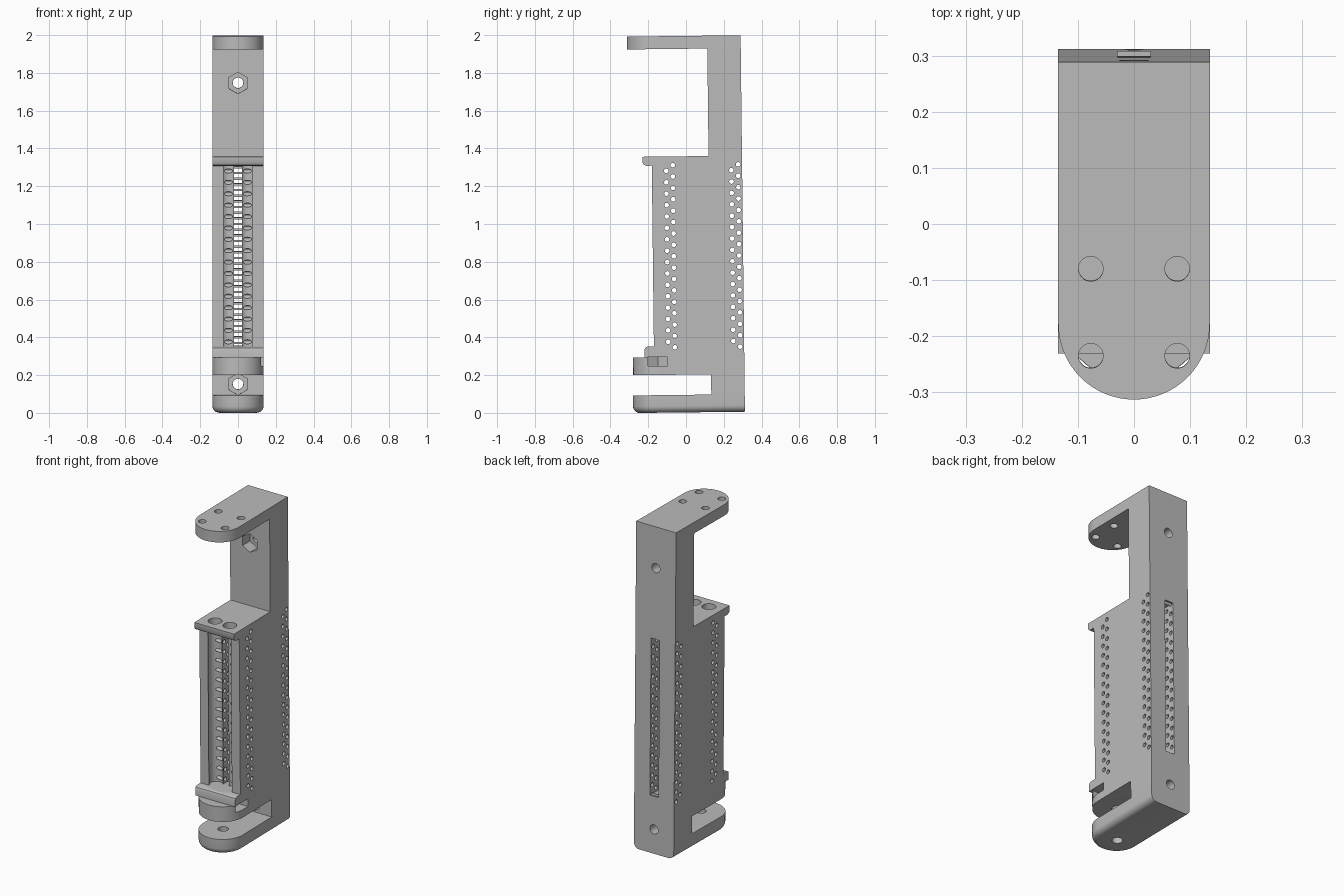
import bpy, bmesh, math
from mathutils import Matrix, Vector

old = bpy.data.objects.get("Cube")
if old:
    bpy.data.objects.remove(old, do_unlink=True)

grey = bpy.data.materials.new("mid grey plastic")
grey.use_nodes = True
grey.diffuse_color = (0.5, 0.5, 0.5, 1)
grey.node_tree.nodes["Principled BSDF"].inputs["Base Color"].default_value = (0.5, 0.5, 0.5, 1)

W = 0.135        # half width
BACK = 0.312     # back face
SPINE = 0.135    # front of the spine
TOP = 1.993
BORE_Y = -0.135
PIVOT_Y = -0.142
parts = []


def make(name, bm, part=True):
    bmesh.ops.recalc_face_normals(bm, faces=bm.faces)
    me = bpy.data.meshes.new(name)
    bm.to_mesh(me)
    bm.free()
    me.materials.append(grey)
    ob = bpy.data.objects.new(name, me)
    bpy.context.scene.collection.objects.link(ob)
    if part:
        parts.append(ob)
    else:
        ob.hide_render = True
    return ob


def prism(bm, pts, move):
    """Extrude a polygon of 3D points along a vector."""
    face = bm.faces.new([bm.verts.new(p) for p in pts])
    res = bmesh.ops.extrude_face_region(bm, geom=[face])
    bmesh.ops.translate(bm, vec=move, verts=[v for v in res["geom"] if isinstance(v, bmesh.types.BMVert)])


def side_profile(name, pts, x0=-W, x1=W, part=True):
    bm = bmesh.new()
    prism(bm, [(x0, y, z) for y, z in pts], (x1 - x0, 0, 0))
    return make(name, bm, part)


def box(bm, x0, x1, y0, y1, z0, z1):
    prism(bm, [(x0, y0, z0), (x1, y0, z0), (x1, y1, z0), (x0, y1, z0)], (0, 0, z1 - z0))


def rod(bm, centre, axis, r, length, sides=32, spin=0):
    rot = Vector((0, 0, 1)).rotation_difference(Vector(axis)).to_matrix().to_4x4()
    bmesh.ops.create_cone(bm, cap_ends=True, segments=sides, radius1=r, radius2=r, depth=length,
                          matrix=Matrix.Translation(centre) @ rot @ Matrix.Rotation(spin, 4, 'Z'))


def tongue(name, front, back, z0, z1):
    """Plate with a half-round front end."""
    bm = bmesh.new()
    arc = [math.pi + math.pi * i / 32 for i in range(33)]
    pts = [(W * math.cos(a), front + W + W * math.sin(a), z0) for a in arc]
    prism(bm, pts + [(W, back, z0), (-W, back, z0)], (0, 0, z1 - z0))
    return bm


def cut(ob, build):
    """Subtract the shape drawn by build(bm) from ob."""
    bm = bmesh.new()
    build(bm)
    cutter = make("cutter", bm, False)
    mod = ob.modifiers.new("cut", 'BOOLEAN')
    mod.operation, mod.solver, mod.object = 'DIFFERENCE', 'EXACT', cutter
    bpy.context.view_layer.update()
    me = bpy.data.meshes.new_from_object(ob.evaluated_get(bpy.context.evaluated_depsgraph_get()))
    ob.modifiers.clear()
    ob.data = me
    bpy.data.objects.remove(cutter, do_unlink=True)


# Spine and body in one side profile, with cap lip and lower lip
frame = side_profile("spine_and_body", [
    (BACK, 0.093), (BACK, 1.925), (SPINE, 1.925), (SPINE, 1.356), (-0.215, 1.356),
    (-0.215, 1.325), (-0.208, 1.313), (-0.195, 1.308), (-0.166, 1.308), (-0.166, 0.35),
    (-0.203, 0.35), (-0.213, 0.343), (-0.217, 0.332), (-0.217, 0.293), (-0.142, 0.293),
    (-0.142, 0.2), (SPINE, 0.2), (SPINE, 0.093)])

# Front channel, through slot and wider back slot
cut(frame, lambda bm: box(bm, -0.078, 0.078, -0.3, BORE_Y, 0.35, 1.308))
cut(frame, lambda bm: box(bm, -0.02, 0.02, -0.2, 0.4, 0.35, 1.308))
cut(frame, lambda bm: box(bm, -0.029, 0.029, 0.22, 0.4, 0.35, 1.308))

# Pair of vertical bores, open through the cap
for s in (-1, 1):
    cut(frame, lambda bm: rod(bm, (s * 0.05, BORE_Y, 0.95), (0, 0, 1), 0.039, 1.2))


# Staggered rows of cross holes
def cross_holes(bm):
    for inner, outer in ((-0.055, -0.09), (0.255, 0.291)):
        for y, z0, count in ((inner if inner < 0 else outer, 0.345, 17),
                             (outer if inner < 0 else inner, 0.375, 16)):
            for i in range(count):
                rod(bm, (0, y, z0 + 0.0603 * i), (1, 0, 0), 0.0125, 0.4, 12)


cut(frame, cross_holes)

# Bolt holes with hexagonal pockets in the spine
for z in (0.148, 1.742):
    cut(frame, lambda bm: rod(bm, (0, 0.2, z), (0, 1, 0), 0.028, 0.4))
    cut(frame, lambda bm: rod(bm, (0, SPINE, z), (0, 1, 0), 0.057, 0.14, 6, math.pi / 6 * 0))

# Top arm with four holes
top_arm = make("top_arm", tongue("top_arm", -0.29, BACK, 1.925, TOP))


def arm_holes(bm):
    for x in (-0.077, 0.077):
        for y in (-0.057, -0.212):
            rod(bm, (x, y, 1.96), (0, 0, 1), 0.022, 0.2)


cut(top_arm, arm_holes)

# Bottom arm with rounded lower rim and pivot hole
bm = tongue("bottom_arm", -0.28, BACK, 0, 0.093)
rim = [e for e in bm.edges if all(v.co.z < 0.001 for v in e.verts)
       and not all(v.co.y > BACK - 0.001 for v in e.verts)]
bmesh.ops.bevel(bm, geom=rim, offset=0.035, segments=6, profile=0.5, affect='EDGES')
bottom_arm = make("bottom_arm", bm)
cut(bottom_arm, lambda bm: rod(bm, (0, PIVOT_Y, 0.05), (0, 0, 1), 0.03, 0.3))

# Rounded pivot plate under the lower lip
pivot_plate = make("pivot_plate", tongue("pivot_plate", -0.277, PIVOT_Y, 0.2, 0.293))


# Side-loaded nut pocket and pivot hole
def nut_pocket(bm):
    r = 0.052
    tip = r / math.cos(math.pi / 6)
    c = PIVOT_Y - 0.004
    prism(bm, [(0.3, c - r, 0.248), (0.3, c + r, 0.248), (-tip / 2, c + r, 0.248),
               (-tip, c, 0.248), (-tip / 2, c - r, 0.248)], (0, 0, 0.047))


for ob in (frame, pivot_plate):
    cut(ob, nut_pocket)
    cut(ob, lambda bm: rod(bm, (0, PIVOT_Y, 0.22), (0, 0, 1), 0.03, 0.1))

# Small rungs bridging the slot
bm = bmesh.new()
for i in range(32):
    z = 0.36 + 0.03 * i
    box(bm, -0.02, 0.02, 0.1, 0.12, z, z + 0.012)
make("slot_rungs", bm)

# Slight backward lean of the whole model, smooth round surfaces
for ob in parts:
    ob.rotation_euler = (0.0115, 0, 0)
    ob.location = (0, 0, 0.0025)
    bpy.ops.object.select_all(action='DESELECT')
    ob.select_set(True)
    bpy.context.view_layer.objects.active = ob
    bpy.ops.object.shade_smooth_by_angle(angle=math.radians(35))
